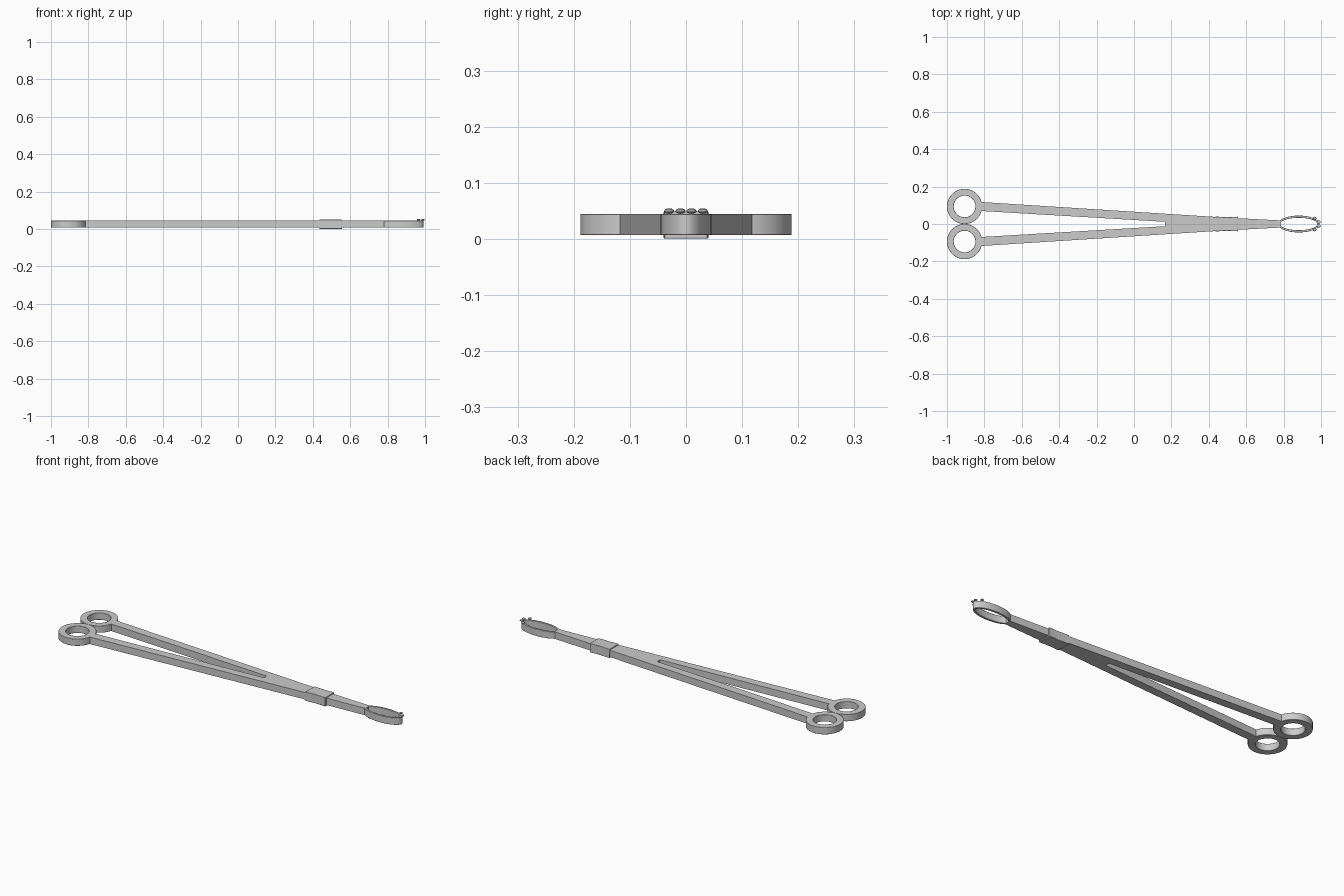
import bpy, bmesh, math

if "Cube" in bpy.data.objects:
    bpy.data.objects.remove(bpy.data.objects["Cube"])

Z0, Z1 = 0.007, 0.045


def finish(name, bm, bevel=0.0):
    bmesh.ops.recalc_face_normals(bm, faces=bm.faces)
    me = bpy.data.meshes.new(name)
    bm.to_mesh(me)
    bm.free()
    ob = bpy.data.objects.new(name, me)
    bpy.context.collection.objects.link(ob)
    if bevel:
        m = ob.modifiers.new("edge", 'BEVEL')
        m.width, m.segments, m.limit_method = bevel, 2, 'ANGLE'
    bpy.ops.object.select_all(action='DESELECT')
    ob.select_set(True)
    bpy.context.view_layer.objects.active = ob
    bpy.ops.object.shade_smooth_by_angle(angle=math.radians(35))
    return ob


def plate(name, pts, z0, z1, bevel=0.0):
    """Flat outline extruded upwards."""
    bm = bmesh.new()
    face = bm.faces.new([bm.verts.new((x, y, z0)) for x, y in pts])
    ext = bmesh.ops.extrude_face_region(bm, geom=[face], use_keep_orig=True)
    for v in ext["geom"]:
        if isinstance(v, bmesh.types.BMVert):
            v.co.z = z1
    return finish(name, bm, bevel)


def hoop(name, cx, cy, outer, inner, n=64):
    """Elliptical ring of rectangular section."""
    bm = bmesh.new()
    rows = []
    for i in range(n):
        a = 2 * math.pi * i / n
        c, s = math.cos(a), math.sin(a)
        rows.append([bm.verts.new((cx + r[0] * c, cy + r[1] * s, z))
                     for r, z in ((outer, Z0), (outer, Z1), (inner, Z1), (inner, Z0))])
    for i in range(n):
        a, b = rows[i], rows[(i + 1) % n]
        for k in range(4):
            j = (k + 1) % 4
            bm.faces.new((a[k], b[k], b[j], a[j]))
    return finish(name, bm, 0.0015)


# finger rings
for side, label in ((1, "left"), (-1, "right")):
    hoop("finger_ring_" + label, -0.906, side * 0.094, (0.094, 0.094), (0.058, 0.058))

# two shanks merging into one tapered body
half = [(0.785, 0.019), (0.497, 0.034), (-0.825, 0.118), (-0.825, 0.070), (0.165, 0.012)]
plate("shanks", half + [(x, -y) for x, y in reversed(half)], Z0, Z1)

# box joint, slightly waisted where the two halves cross
side = [(0.435, 0.040), (0.497, 0.036), (0.556, 0.039)]
plate("box_joint", side + [(x, -y) for x, y in reversed(side)], 0.001, 0.050, 0.002)

# oval gripping loop
hoop("jaw_loop", 0.881, 0, (0.111, 0.045), (0.099, 0.033))

# gripping teeth on the tip of the loop
for i, (x, y) in enumerate(((0.966, -0.030), (0.989, -0.010), (0.989, 0.010), (0.966, 0.030))):
    bm = bmesh.new()
    bmesh.ops.create_uvsphere(bm, u_segments=12, v_segments=6, radius=0.009)
    for v in bm.verts:
        v.co.z *= 0.55
        v.co += type(v.co)((x, y, 0.050))
    finish("tooth_%d" % (i + 1), bm)
